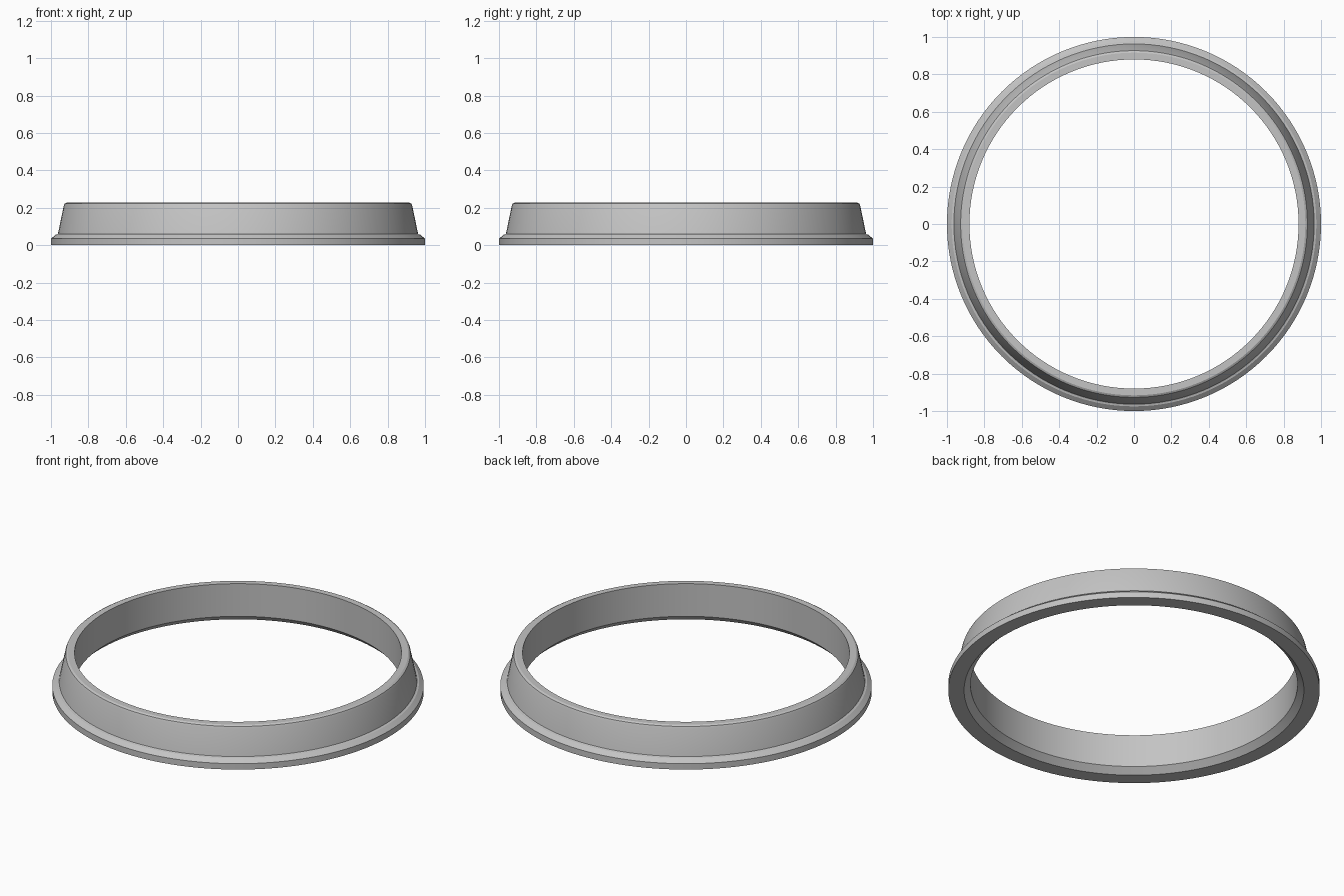
import bpy
import bmesh
from math import radians, tau
from mathutils import Matrix, Vector

default_cube = bpy.data.objects.get("Cube")
if default_cube:
    bpy.data.objects.remove(default_cube, do_unlink=True)

SEGMENTS = 128

# Ring cross-section as (radius, height): flange, sloped wall, rounded lip, bore
PROFILE = [
    (1.0, 0.0), (1.0, 0.035), (0.975, 0.056),
    (0.968, 0.057), (0.963, 0.06),
    (0.932, 0.21), (0.927, 0.222), (0.916, 0.228),
    (0.88, 0.228), (0.88, 0.034), (0.915, 0.0),
]


def make_material(name, color):
    mat = bpy.data.materials.new(name)
    mat.use_nodes = True
    mat.diffuse_color = color
    mat.node_tree.nodes["Principled BSDF"].inputs["Base Color"].default_value = color
    return mat


def lathe(name, profile, mat):
    """Revolve a closed profile around the z axis."""
    bm = bmesh.new()
    rings = []
    for i in range(SEGMENTS):
        turn = Matrix.Rotation(tau * i / SEGMENTS, 3, "Z")
        rings.append([bm.verts.new(turn @ Vector((r, 0, z))) for r, z in profile])
    count = len(profile)
    for i, ring in enumerate(rings):
        following = rings[(i + 1) % SEGMENTS]
        for j in range(count):
            k = (j + 1) % count
            bm.faces.new((ring[j], following[j], following[k], ring[k]))
    bmesh.ops.recalc_face_normals(bm, faces=bm.faces)
    mesh = bpy.data.meshes.new(name)
    bm.to_mesh(mesh)
    bm.free()
    mesh.materials.append(mat)
    obj = bpy.data.objects.new(name, mesh)
    bpy.context.collection.objects.link(obj)
    return obj


# Flanged ring
grey = make_material("plain_grey", (0.55, 0.55, 0.55, 1.0))
ring = lathe("flanged_ring", PROFILE, grey)

# Smooth around the ring, sharp at the profile corners
bpy.ops.object.select_all(action="DESELECT")
ring.select_set(True)
bpy.context.view_layer.objects.active = ring
bpy.ops.object.shade_smooth_by_angle(angle=radians(25))
